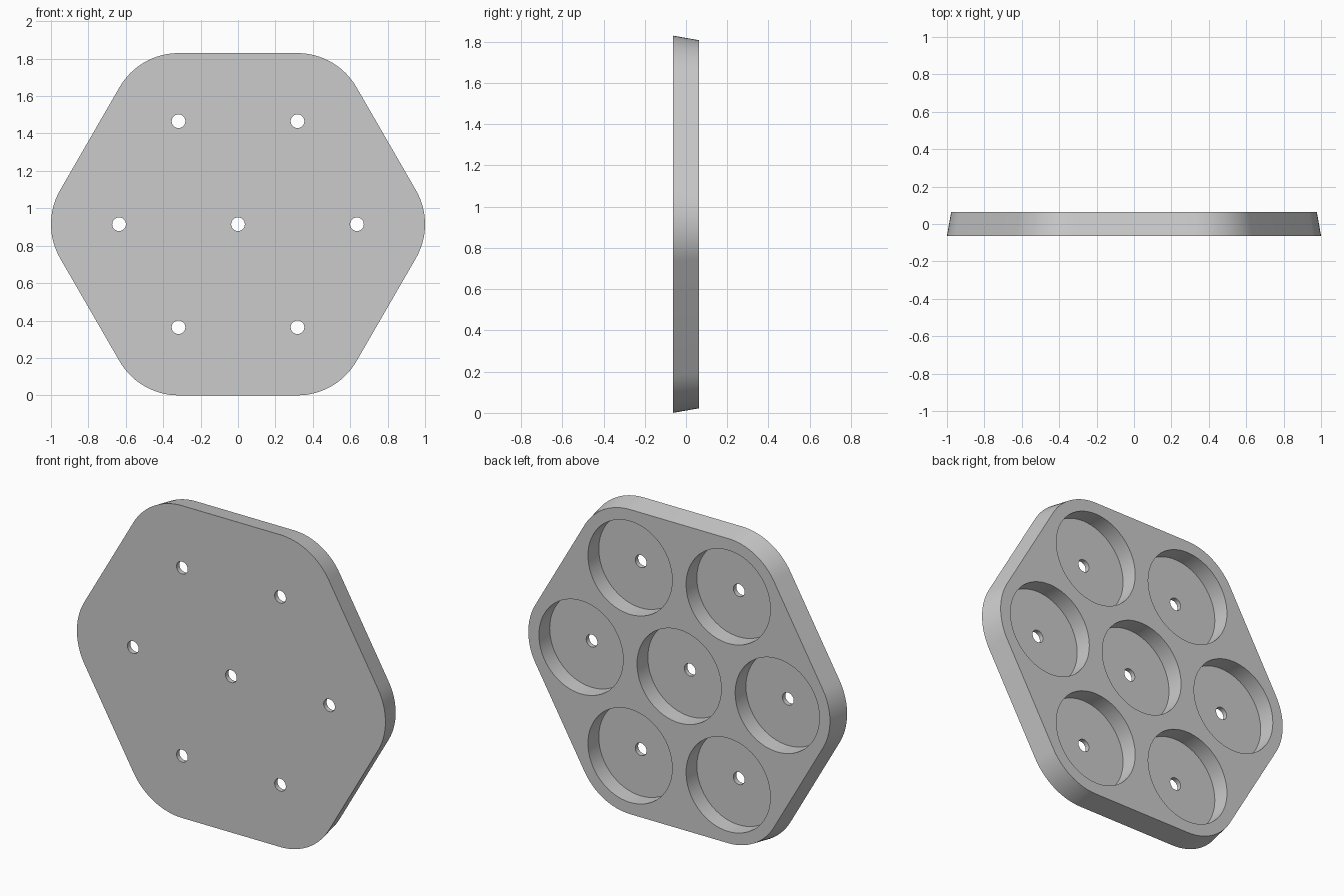
import bpy, bmesh, math
from mathutils import Vector

if "Cube" in bpy.data.objects:
    bpy.data.objects.remove(bpy.data.objects["Cube"])

PITCH = 0.636      # spacing of the seven cups
CORNER_R = 0.364   # corner rounding on the front face
DEPTH = 0.127
DRAFT = 0.0224     # inward taper of the rim toward the back
POCKET_R, POCKET_DEPTH, HOLE_R = 0.273, 0.10, 0.0364
FRONT, BACK = -DEPTH / 2, DEPTH / 2
FLOOR = BACK - POCKET_DEPTH
MID_Z = PITCH * math.cos(math.pi / 6) + CORNER_R

grey = bpy.data.materials.new("plain grey")
grey.diffuse_color = (0.6, 0.6, 0.6, 1)
grey.use_nodes = True
grey.node_tree.nodes["Principled BSDF"].inputs["Base Color"].default_value = grey.diffuse_color

corners = [(PITCH * math.cos(k * math.pi / 3), MID_Z + PITCH * math.sin(k * math.pi / 3))
           for k in range(6)]


def loft(bm, rings):
    """Close a stack of equal-length (x, y, z) rings into a solid."""
    loops = [[bm.verts.new(p) for p in ring] for ring in rings]
    n = len(loops[0])
    for a, b in zip(loops, loops[1:]):
        for i in range(n):
            j = (i + 1) % n
            bm.faces.new((a[i], a[j], b[j], b[i]))
    bm.faces.new(loops[0][::-1])
    bm.faces.new(loops[-1])


def make_object(name, bm):
    bmesh.ops.recalc_face_normals(bm, faces=bm.faces)
    mesh = bpy.data.meshes.new(name)
    bm.to_mesh(mesh)
    bm.free()
    mesh.materials.append(grey)
    obj = bpy.data.objects.new(name, mesh)
    bpy.context.collection.objects.link(obj)
    return obj


def hexagon_ring(radius, y, steps=16):
    ring = []
    for k, (cx, cz) in enumerate(corners):
        for s in range(steps + 1):
            a = (k - 0.5 + s / steps) * math.pi / 3
            ring.append((cx + radius * math.cos(a), y, cz + radius * math.sin(a)))
    return ring


def circle_ring(center, radius, y, n=64):
    return [(center[0] + radius * math.cos(2 * math.pi * i / n), y,
             center[1] + radius * math.sin(2 * math.pi * i / n)) for i in range(n)]


# Rounded hexagonal plate with a tapered rim
bm = bmesh.new()
loft(bm, [hexagon_ring(CORNER_R, FRONT), hexagon_ring(CORNER_R - DRAFT, BACK)])
plate = make_object("plate", bm)

# Stepped cutters: small through hole, then a wide pocket open to the back
bm = bmesh.new()
for c in corners + [(0, MID_Z)]:
    loft(bm, [circle_ring(c, HOLE_R, FRONT - 0.05), circle_ring(c, HOLE_R, FLOOR),
              circle_ring(c, POCKET_R, FLOOR), circle_ring(c, POCKET_R, BACK + 0.05)])
cutter = make_object("cup_cutter", bm)
cutter.hide_render = True

cut = plate.modifiers.new("cups", 'BOOLEAN')
cut.operation, cut.solver, cut.object = 'DIFFERENCE', 'EXACT', cutter
bpy.context.view_layer.objects.active = plate
plate.select_set(True)
bpy.ops.object.modifier_apply(modifier=cut.name)
bpy.data.objects.remove(cutter)

# Smooth curved walls, crisp rims
bpy.ops.object.shade_smooth_by_angle(angle=math.radians(30))
